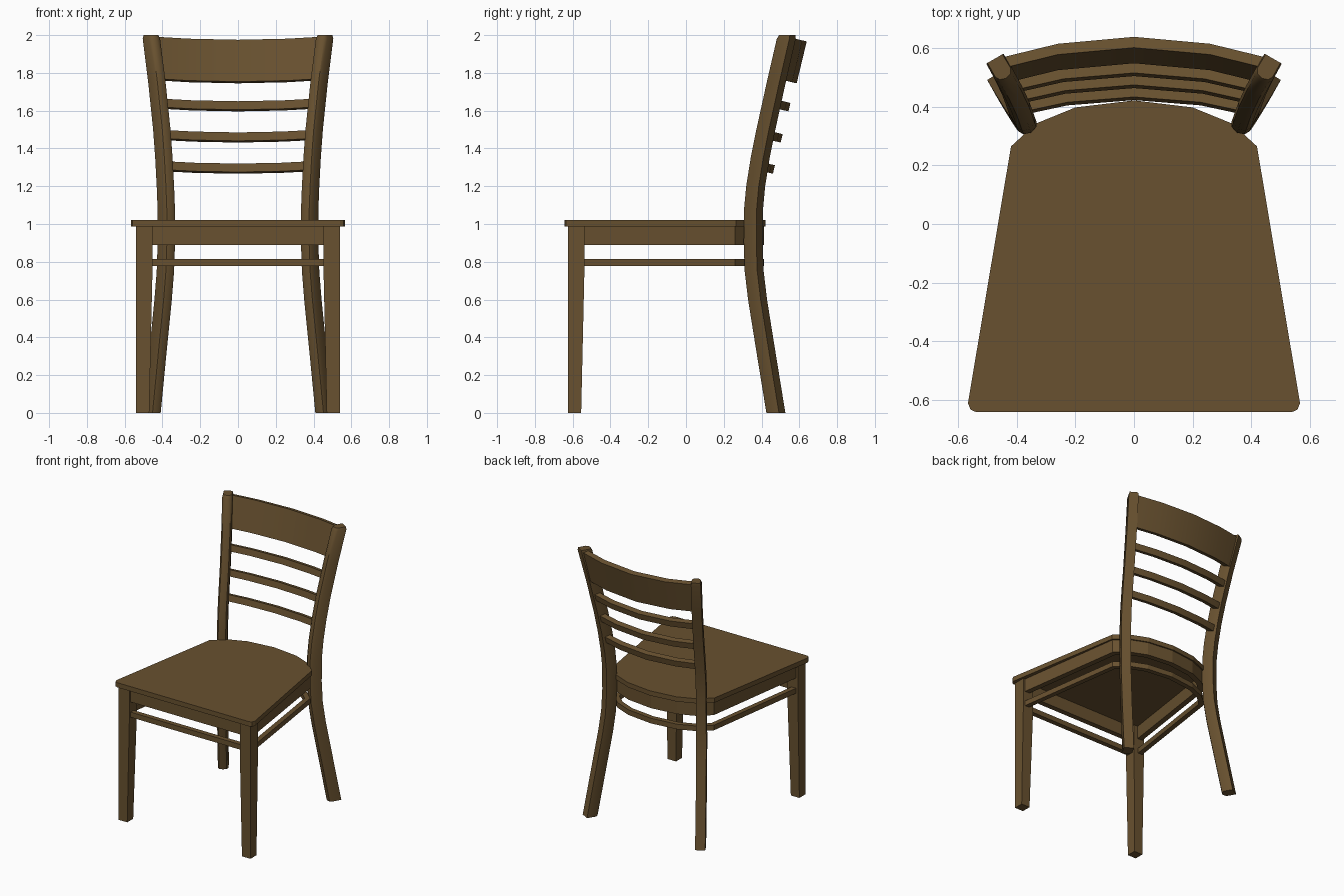
import bpy, bmesh, math
from mathutils import Vector

if "Cube" in bpy.data.objects:
    bpy.data.objects.remove(bpy.data.objects["Cube"])

wood = bpy.data.materials.new("brown wood")
wood.diffuse_color = (0.14, 0.083, 0.029, 1)
wood.use_nodes = True
wood.node_tree.nodes["Principled BSDF"].inputs["Base Color"].default_value = wood.diffuse_color


def make(name, verts, faces, smooth=None):
    me = bpy.data.meshes.new(name)
    me.from_pydata([tuple(v) for v in verts], [], faces)
    bm = bmesh.new()
    bm.from_mesh(me)
    bmesh.ops.recalc_face_normals(bm, faces=bm.faces)
    bm.to_mesh(me)
    bm.free()
    me.materials.append(wood)
    if smooth:
        me.shade_smooth()
        me.set_sharp_from_angle(angle=math.radians(smooth))
    ob = bpy.data.objects.new(name, me)
    bpy.context.collection.objects.link(ob)
    return ob


def loft(name, rings, smooth=None):
    """Skin equal-length rings and cap both ends."""
    n = len(rings[0])
    verts = [v for r in rings for v in r]
    faces = [tuple(range(n)), tuple(range(len(verts) - n, len(verts)))]
    for k in range(len(rings) - 1):
        for i in range(n):
            j = (i + 1) % n
            faces.append((k * n + i, k * n + j, (k + 1) * n + j, (k + 1) * n + i))
    return make(name, verts, faces, smooth)


def mirrored(half):
    """Complete a right-hand outline that ends on x = 0."""
    return half + [(-x, y) for x, y in reversed(half) if x > 0]


def frame(name, outline, t, z0, z1):
    """Closed band of thickness t following a counter-clockwise outline."""
    n = len(outline)
    P = [Vector(p) for p in outline]
    inner = []
    for i in range(n):
        a = (P[i] - P[i - 1]).normalized()
        b = (P[(i + 1) % n] - P[i]).normalized()
        na, nb = Vector((-a.y, a.x)), Vector((-b.y, b.x))
        inner.append(P[i] + (na + nb) * t / (1 + na.dot(nb)))
    verts = [(p.x, p.y, z) for ps, z in ((P, z0), (P, z1), (inner, z1), (inner, z0)) for p in ps]
    faces = []
    for k in range(4):
        m = (k + 1) % 4
        for i in range(n):
            j = (i + 1) % n
            faces.append((k * n + i, k * n + j, m * n + j, m * n + i))
    return make(name, verts, faces)


# seat board
seat = mirrored([(0.54, -0.642), (0.558, -0.634), (0.567, -0.612), (0.42, 0.265),
                 (0.335, 0.343), (0.2, 0.398), (0, 0.422)])
loft("seat", [[(x, y, z) for x, y in seat] for z in (0.987, 1.022)])

# apron and stretcher bands under the seat
band = mirrored([(0.535, -0.61), (0.41, 0.26), (0.327, 0.335), (0.2, 0.388), (0, 0.412)])
frame("apron", band, 0.04, 0.89, 0.99)
frame("stretcher", band, 0.036, 0.777, 0.815)

# front legs, square above and tapered below
for side, s in (("right", 1), ("left", -1)):
    loft("front_leg_" + side,
         [[(s * 0.54, -0.625, z), (s * 0.54, -0.625 + w, z),
           (s * (0.54 - w), -0.625 + w, z), (s * (0.54 - w), -0.625, z)]
          for z, w in ((0, 0.07), (0.79, 0.088), (0.99, 0.088))])

# back posts: (z, x, y, section scale)
path = [(0, 0.45, 0.471, 1), (0.35, 0.416, 0.414, 1), (0.6, 0.391, 0.374, 1),
        (0.75, 0.379, 0.356, 1), (0.9, 0.374, 0.351, 1), (1.07, 0.374, 0.352, 1),
        (1.2, 0.379, 0.364, 1), (1.35, 0.387, 0.388, 1), (1.5, 0.398, 0.418, 1),
        (1.75, 0.424, 0.473, 1), (1.98, 0.453, 0.526, 1), (2.0, 0.456, 0.532, 0.86)]
# section: flat at the back, rounded at the front (across, along)
section = [(0.034, 0.044), (-0.034, 0.044), (-0.035, -0.02), (-0.025, -0.038),
           (0, -0.046), (0.025, -0.038), (0.035, -0.02)]
c, sn = math.cos(math.radians(30)), math.sin(math.radians(30))
for side, s in (("right", 1), ("left", -1)):
    loft("back_post_" + side,
         [[(s * (x + k * (u * c + v * sn)), y + k * (-u * sn + v * c), z) for u, v in section]
          for z, x, y, k in path], 40)


# curved top rail and three slats, leaning with the back
def slat(name, y, z, height, half, t=0.038, tilt=13.5):
    a = math.radians(tilt)
    n, up = Vector((0, math.cos(a), -math.sin(a))), Vector((0, math.sin(a), math.cos(a)))
    rings = []
    for f in (-1, -0.59, 0, 0.59, 1):
        x = f * half
        mid = Vector((x, y, z)) - n * 0.36 * x * x
        rings.append([mid + n * p * t / 2 + up * q * height / 2
                      for p, q in ((1, 1), (-1, 1), (-1, -1), (1, -1))])
    loft(name, rings, 30)


slat("top_rail", 0.594, 1.86, 0.228, 0.44)
for i in range(3):
    slat("slat_%d" % (i + 1), 0.447 + 0.041 * i, 1.293 + 0.165 * i, 0.046, 0.385 + 0.012 * i)
